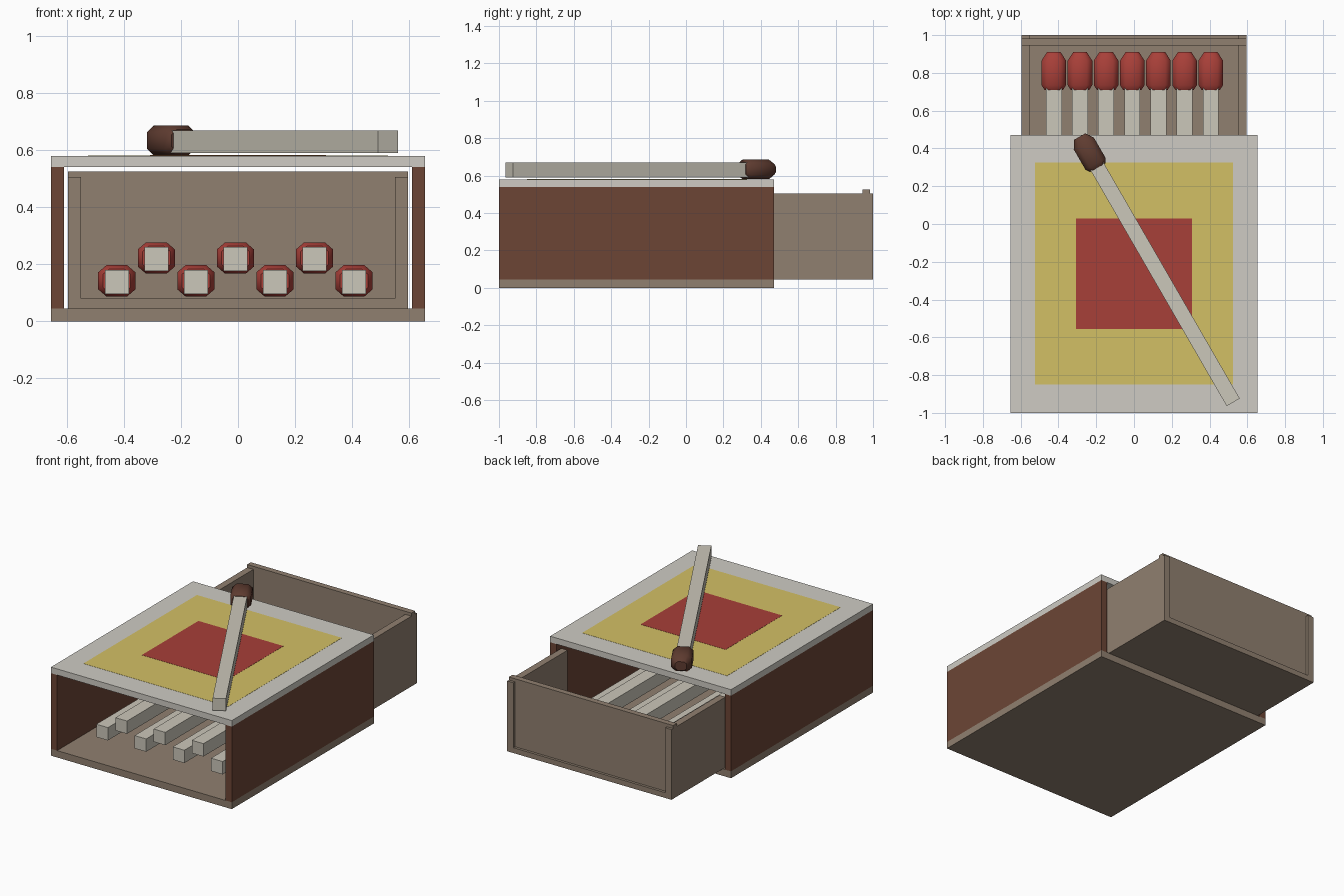
import bpy, bmesh, math
from mathutils import Matrix

if "Cube" in bpy.data.objects:
    bpy.data.objects.remove(bpy.data.objects["Cube"])


def material(name, rgb):
    m = bpy.data.materials.new(name)
    m.diffuse_color = (*rgb, 1)
    m.use_nodes = True
    m.node_tree.nodes["Principled BSDF"].inputs["Base Color"].default_value = m.diffuse_color
    return m


CARD = material("card_brown", (0.28, 0.215, 0.16))
STRIKER = material("striker_brown", (0.15, 0.06, 0.036))
PAPER = material("pale_paper", (0.62, 0.60, 0.55))
YELLOW = material("label_yellow", (0.65, 0.53, 0.13))
RED = material("red", (0.39, 0.05, 0.04))
BURNT = material("dark_red_brown", (0.115, 0.045, 0.03))
WOOD = material("pale_wood", (0.60, 0.57, 0.49))


def finish(name, bm, mat):
    bmesh.ops.recalc_face_normals(bm, faces=bm.faces)
    me = bpy.data.meshes.new(name)
    bm.to_mesh(me)
    bm.free()
    me.materials.append(mat)
    ob = bpy.data.objects.new(name, me)
    bpy.context.collection.objects.link(ob)
    return ob


def box(name, x, y, z, mat):
    """Box from (min, max) pairs on each axis."""
    bm = bmesh.new()
    size = [b - a for a, b in (x, y, z)]
    mid = [(a + b) / 2 for a, b in (x, y, z)]
    bmesh.ops.create_cube(bm, size=1,
                          matrix=Matrix.Translation(mid) @ Matrix.Diagonal((*size, 1)))
    return finish(name, bm, mat)


def head(name, mat):
    """Faceted match head: octagonal rings along y, tip at y = 0."""
    bm = bmesh.new()
    octagon = [(.065, .03), (.036, .055), (-.036, .055), (-.065, .03),
               (-.065, -.03), (-.036, -.055), (.036, -.055), (.065, -.03)]
    rings = [[bm.verts.new((px * s, y, pz * s)) for px, pz in octagon]
             for y, s in ((-.2, .75), (-.175, 1), (-.045, 1), (0, .55))]
    for a, b in zip(rings, rings[1:]):
        for i in range(8):
            j = (i + 1) % 8
            bm.faces.new((a[i], a[j], b[j], b[i]))
    bm.faces.new(rings[0])
    bm.faces.new(rings[-1])
    ob = finish(name, bm, mat)
    bpy.ops.object.select_all(action='DESELECT')
    ob.select_set(True)
    bpy.context.view_layer.objects.active = ob
    bpy.ops.object.shade_smooth_by_angle(angle=math.radians(42))
    return ob


def match(name, matrix, mat):
    stem = box(name + "_stem", (-.042, .042), (-1.71, -.15), (-.046, .038), WOOD)
    tip = head(name + "_head", mat)
    for ob in (stem, tip):
        ob.data.transform(matrix)


# Sleeve
SY = (-1, .47)
box("sleeve_bottom", (-.655, .655), SY, (0, .045), CARD)
box("sleeve_top", (-.655, .655), SY, (.54, .58), PAPER)
for side, x in (("left", (-.655, -.61)), ("right", (.61, .655))):
    box("sleeve_side_" + side, x, SY, (.045, .54), STRIKER)

# Label on top
box("label_outer", (-.525, .525), (-.85, .325), (.578, .581), YELLOW)
box("label_inner", (-.308, .308), (-.555, .03), (.579, .582), RED)

# Tray, pulled out at the back
TY = (.44, 1)
box("tray_floor", (-.595, .595), TY, (.045, .08), CARD)
for side, x in (("left", (-.595, -.55)), ("right", (.55, .595))):
    box("tray_side_" + side, x, TY, (.08, .505), CARD)
box("tray_back", (-.55, .55), (.945, .983), (.08, .505), CARD)
box("tray_back_lip", (-.595, .595), (.945, .983), (.505, .525), CARD)

# Matches in the tray, alternating low and high
for i in range(7):
    at = (-.009 + (i - 3) * .1385, .91, .142 + .08 * (i % 2))
    match(f"match_{i + 1}", Matrix.Translation(at), RED)

# Loose match lying across the top
match("loose_match",
      Matrix.Translation((-.287, .463, .633)) @ Matrix.Rotation(math.radians(30), 4, 'Z')
      @ Matrix.Scale(.95, 4), BURNT)
